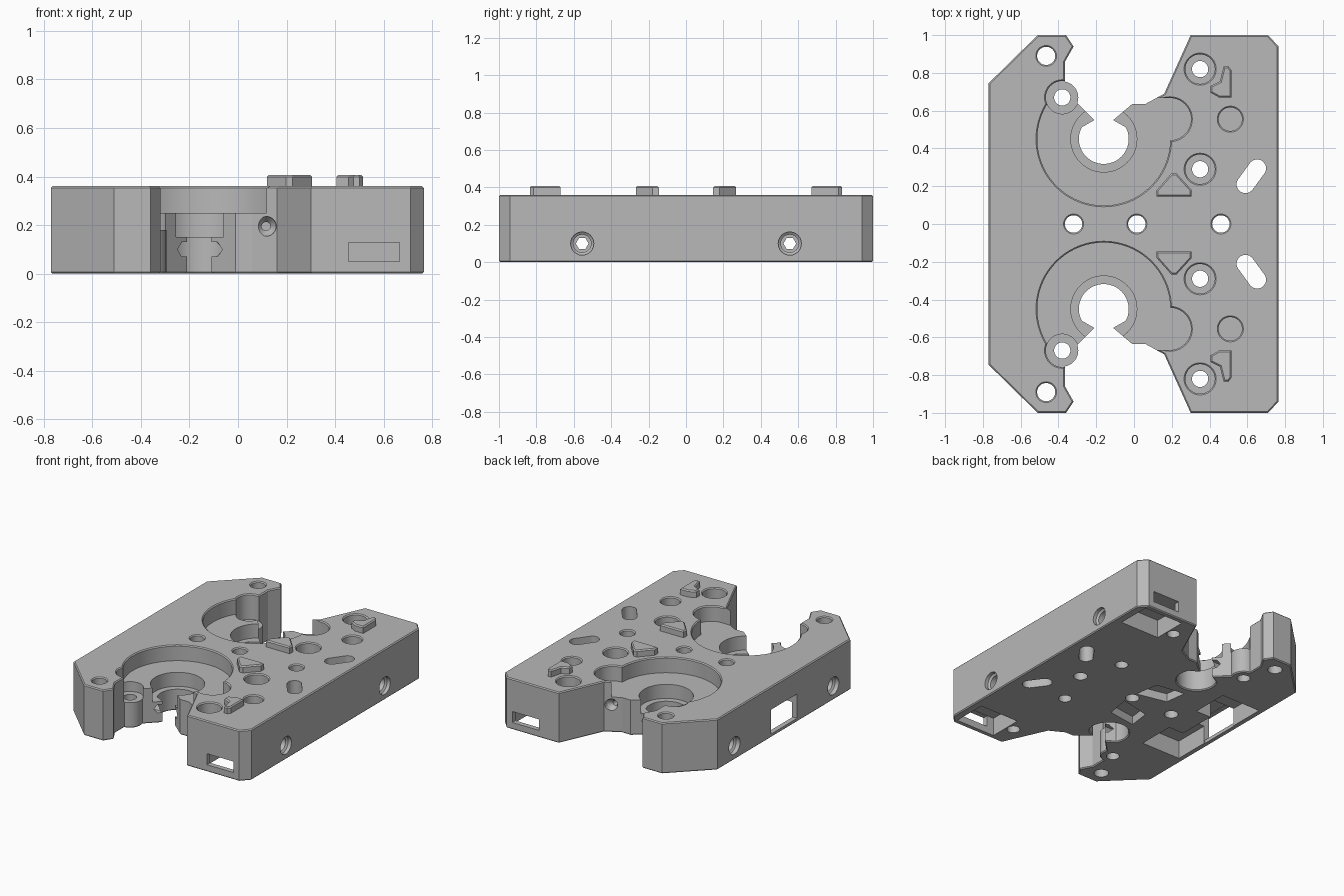
import bpy, bmesh
from math import cos, sin, pi, radians
from mathutils import Matrix, Vector

if "Cube" in bpy.data.objects:
    bpy.data.objects.remove(bpy.data.objects["Cube"])

TOP = 0.36      # upper face of the plate
THRU = -0.02    # cutter start below the plate

grey = bpy.data.materials.new("satin_grey")
grey.use_nodes = True
grey.diffuse_color = (0.48, 0.48, 0.48, 1)
grey.node_tree.nodes["Principled BSDF"].inputs["Base Color"].default_value = (0.48, 0.48, 0.48, 1)


def arc(cx, cy, r, start, end, n):
    angles = [radians(start + (end - start) * i / n) for i in range(n + 1)]
    return [(cx + r * cos(a), cy + r * sin(a)) for a in angles]


def circle(cx, cy, r, n=40):
    return arc(cx, cy, r, 0, 360, n)[:-1]


def flip(points):
    return [(x, -y) for x, y in reversed(points)]


def loft(name, rings, matrix=Matrix(), chamfer=0):
    """Solid through a stack of (outline, height) rings."""
    bm = bmesh.new()
    loops = [[bm.verts.new((x, y, z)) for x, y in pts] for pts, z in rings]
    n = len(loops[0])
    for low, high in zip(loops, loops[1:]):
        for i in range(n):
            j = (i + 1) % n
            bm.faces.new((low[i], low[j], high[j], high[i]))
    caps = [bm.faces.new(loops[0]), bm.faces.new(loops[-1])]
    bmesh.ops.recalc_face_normals(bm, faces=bm.faces[:])
    if chamfer:
        rim = list({e for f in caps for e in f.edges})
        bmesh.ops.bevel(bm, geom=rim, offset=chamfer, segments=1, affect='EDGES')
    bm.transform(matrix)
    me = bpy.data.meshes.new(name)
    bm.to_mesh(me)
    bm.free()
    me.materials.append(grey)
    ob = bpy.data.objects.new(name, me)
    bpy.context.collection.objects.link(ob)
    return ob


def prism(name, pts, z0, z1, chamfer=0):
    return loft(name, [(pts, z0), (pts, z1)], chamfer=chamfer)


def cut(tool):
    tool.hide_render = True
    mod = plate.modifiers.new("cut", 'BOOLEAN')
    mod.operation = 'DIFFERENCE'
    mod.solver = 'EXACT'
    mod.object = tool
    bpy.context.view_layer.objects.active = plate
    bpy.ops.object.modifier_apply(modifier=mod.name)
    bpy.data.objects.remove(tool)


def cut_round(x, y, r, floor=THRU, n=40):
    """Vertical hole with a fine chamfer at the upper rim."""
    steps = [(r, floor), (r, TOP - 0.007), (r + 0.014, TOP + 0.007)]
    cut(loft("hole", [(circle(x, y, q, n), z) for q, z in steps]))


def cut_box(x0, x1, y0, y1, z0, z1):
    cut(prism("pocket", [(x0, y0), (x1, y0), (x1, y1), (x0, y1)], z0, z1))


def cut_bore(origin, direction, steps, n=24):
    """Stepped bore: (radius, distance) rings along a direction."""
    turn = Vector(direction).to_track_quat('Z', 'Y').to_matrix().to_4x4()
    rings = [(circle(0, 0, r, n), d) for r, d in steps]
    cut(loft("bore", rings, Matrix.Translation(origin) @ turn))


# Plate outline, one half mirrored to the other
half = [(-0.77, 0.745), (-0.51, 1), (-0.36, 1), (-0.32, 0.94), (-0.365, 0.86)]
half += arc(-0.38, 0.67, 0.085, 80, -20, 10)
half += [(-0.21, 0.55)]
half += arc(-0.16, 0.45, 0.132, 152, 388, 36)
half += [(-0.11, 0.55), (-0.01, 0.635), (0.06, 0.635), (0.16, 0.69),
         (0.30, 1), (0.71, 1), (0.765, 0.94)]
plate = prism("plate", half + flip(half), 0, TOP, chamfer=0.007)

# Holes on the centre line
for x in (-0.32, 0.015, 0.46):
    cut_round(x, 0, 0.046)

tri_boss = [(0.12, 0.145), (0.305, 0.145), (0.305, 0.18), (0.225, 0.268),
            (0.198, 0.268), (0.12, 0.18)]
hook_boss = [(0.475, 0.835), (0.455, 0.755), (0.405, 0.73), (0.405, 0.695),
             (0.45, 0.67), (0.515, 0.67), (0.515, 0.815), (0.50, 0.835)]
under_pocket = [(0.03, 0.06), (0, 0.235), (-0.21, 0.265), (-0.19, 0.11)]

for s, side in ((1, "back"), (-1, "front")):
    # Bearing seat, side lobe and inner step
    cut_round(-0.16, s * 0.45, 0.352, 0.25, 72)
    cut_round(0.19, s * 0.555, 0.112, 0.25)
    ends = sorted((s * 0.5, s * 0.667))
    cut_box(0.0, 0.19, *ends, 0.25, TOP + 0.02)
    cut_round(-0.16, s * 0.45, 0.175, 0.15, 48)

    # Screw holes and counterbores
    cut_round(-0.465, s * 0.89, 0.048)
    cut_round(-0.38, s * 0.67, 0.087, 0.18)
    cut_round(-0.38, s * 0.67, 0.043)
    for y in (0.82, 0.29):
        cut_round(0.35, s * y, 0.078, 0.2)
        cut_round(0.35, s * y, 0.043)
    cut_round(0.51, s * 0.555, 0.062, 0.04)

    # Slanted cable slot
    slot = arc(0.59, 0.21, 0.047, 143, 323, 14) + arc(0.652, 0.295, 0.047, -37, 143, 14)
    cut(prism("slot", slot if s > 0 else flip(slot), THRU, TOP + 0.02))

    # Clamp screw bore across the plate, with a head seat at each side
    cut_bore((-1, s * 0.555, 0.1), (1, 0, 0), [(0.034, 0), (0.034, 2)], 6)
    for e in (1, -1):
        cut_bore((e * 0.79, s * 0.555, 0.1), (-e, 0, 0),
                 [(0.062, 0), (0.062, 0.05), (0.048, 0.06), (0.048, 0.17)])

    # Small countersunk bore beside the opening
    cut_bore((0.115, s * 0.72, 0.195), (0, -s, 0),
             [(0.045, 0), (0.04, 0.06), (0.018, 0.09), (0.018, 0.3)])

    # Magnet pocket below with a window in the end face
    cut_box(0.40, 0.71, *sorted((s * 0.72, s * 0.965)), THRU, 0.13)
    cut_box(0.455, 0.665, *sorted((s * 0.90, s * 1.05)), 0.05, 0.128)

    # Shallow angular pocket underneath
    cut(prism("pocket", under_pocket if s > 0 else flip(under_pocket), THRU, 0.06))

    # Raised bosses
    for label, shape in (("triangle_boss", tri_boss), ("hook_boss", hook_boss)):
        prism(side + "_" + label, shape if s > 0 else flip(shape), TOP - 0.02, 0.407, 0.008)

# Cable pocket underneath the long side, with its window
cut_box(-0.73, -0.42, -0.41, -0.14, THRU, 0.13)
cut_box(-0.73, -0.42, 0.14, 0.41, THRU, 0.13)
cut_box(-0.735, -0.54, -0.15, 0.15, THRU, 0.2)
cut_box(-0.85, -0.70, -0.148, 0.148, 0.025, 0.198)

# Smooth the bores, keep the edges crisp
bpy.ops.object.select_all(action='DESELECT')
plate.select_set(True)
bpy.context.view_layer.objects.active = plate
bpy.ops.object.shade_smooth_by_angle(angle=radians(25))
